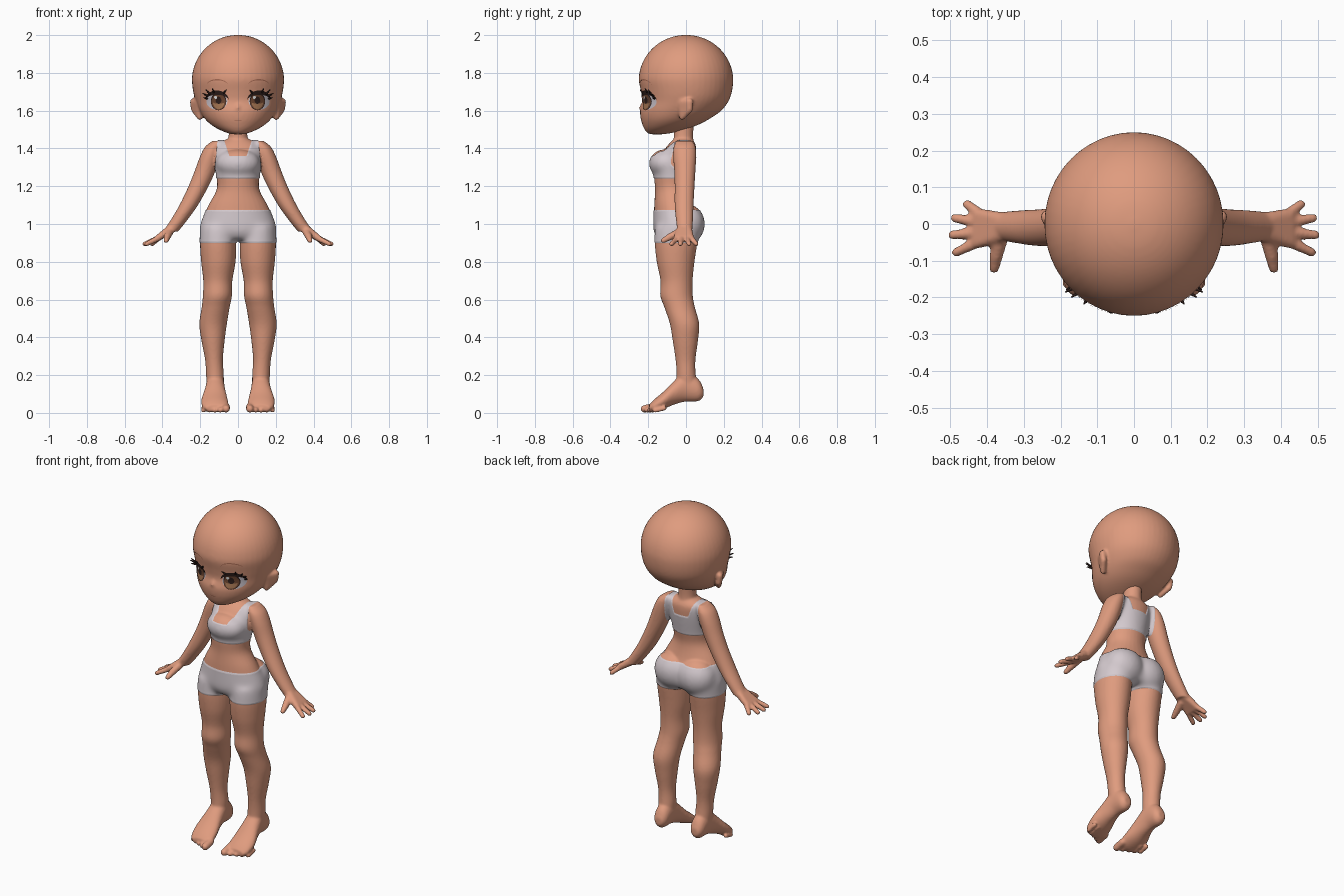
import bpy, bmesh, math
from mathutils import Vector
from mathutils.bvhtree import BVHTree

cube = bpy.data.objects.get("Cube")
if cube:
    bpy.data.objects.remove(cube, do_unlink=True)


def material(name, *rgb):
    m = bpy.data.materials.new(name)
    m.use_nodes = True
    m.diffuse_color = (*rgb, 1)
    bsdf = m.node_tree.nodes["Principled BSDF"]
    bsdf.inputs["Base Color"].default_value = (*rgb, 1)
    bsdf.inputs["Roughness"].default_value = 0.7
    return m


SKIN = material("warm skin", .74, .33, .21)
CLOTH = material("pale cloth", .66, .59, .62)
EYE_WHITE = material("eye white", .6, .55, .6)
LASH = material("dark lash", .025, .012, .01)
IRIS = material("brown iris", .15, .06, .03)
IRIS_LIGHT = material("light iris", .36, .17, .08)
GLINT = material("eye glint", .9, .9, .9)
BROW = material("brow brown", .4, .15, .09)


def catmull(p, q, r, s, t):
    return [b + .5 * t * (c - a + t * (2*a - 5*b + 4*c - d + t * (3*(b - c) + d - a)))
            for a, b, c, d in zip(p, q, r, s)]


def loft(bm, rows, axis="z", side=1, seg=32, steps=5):
    """Elliptical rings; each row is position, x centre, x radius, low, high."""
    fine = []
    for i in range(len(rows) - 1):
        four = [rows[max(i - 1, 0)], rows[i], rows[i + 1], rows[min(i + 2, len(rows) - 1)]]
        fine += [catmull(*four, k / steps) for k in range(steps)]
    fine.append(rows[-1])
    rings = []
    for pos, cx, r, lo, hi in fine:
        ring = []
        for k in range(seg):
            a = math.tau * k / seg
            x = side * (cx + r * math.cos(a))
            w = (lo + hi) / 2 + (hi - lo) / 2 * math.sin(a)
            ring.append(bm.verts.new((x, w, pos) if axis == "z" else (x, pos, w)))
        rings.append(ring)
    for a, b in zip(rings, rings[1:]):
        for k in range(seg):
            n = (k + 1) % seg
            bm.faces.new((a[k], a[n], b[n], b[k]))
    bm.faces.new(rings[0])
    bm.faces.new(rings[-1])


def hull(bm, *balls, side=1):
    """Skin stretched over balls given as x, y, z, radius."""
    tmp = bmesh.new()
    bmesh.ops.create_icosphere(tmp, subdivisions=2, radius=1)
    dirs = [v.co.copy() for v in tmp.verts]
    tmp.clear()
    for x, y, z, r in balls:
        for d in dirs:
            tmp.verts.new(Vector((side * x, y, z)) + d * r)
    bmesh.ops.convex_hull(tmp, input=tmp.verts[:])
    bmesh.ops.delete(tmp, geom=[v for v in tmp.verts if not v.link_faces], context="VERTS")
    me = bpy.data.meshes.new("hull")
    tmp.to_mesh(me)
    tmp.free()
    bm.from_mesh(me)
    bpy.data.meshes.remove(me)


def ellipsoid(bm, centre, radii):
    new = bmesh.ops.create_uvsphere(bm, u_segments=24, v_segments=16, radius=1)["verts"]
    for v in new:
        v.co = Vector(centre) + Vector(a * b for a, b in zip(v.co, radii))


def make(name, bm, *mats):
    me = bpy.data.meshes.new(name)
    bm.to_mesh(me)
    bm.free()
    me.shade_smooth()
    for m in mats:
        me.materials.append(m)
    ob = bpy.data.objects.new(name, me)
    bpy.context.collection.objects.link(ob)
    return ob


def fuse(ob, voxel, rounds):
    """Merge overlapping volumes into one soft skin."""
    mats = list(ob.data.materials)
    merge = ob.modifiers.new("fuse", "REMESH")
    merge.mode, merge.voxel_size, merge.use_smooth_shade = "VOXEL", voxel, True
    soft = ob.modifiers.new("soften", "SMOOTH")
    soft.factor, soft.iterations = .5, rounds
    me = bpy.data.meshes.new_from_object(ob.evaluated_get(bpy.context.evaluated_depsgraph_get()))
    ob.modifiers.clear()
    me.materials.clear()
    for m in mats:
        me.materials.append(m)
    ob.data = me
    me.shade_smooth()


# Head with round skull, soft jaw, ears and nose
bm = bmesh.new()
rows = [(1.475, 0, .03, -.19, -.12), (1.485, 0, .065, -.208, -.06), (1.505, 0, .11, -.222, .01),
        (1.53, 0, .148, -.232, .075), (1.56, 0, .178, -.24, .13), (1.6, 0, .203, -.243, .187),
        (1.65, 0, .224, -.232, .225), (1.7, 0, .237, -.238, .243)]
for deg in range(0, 90, 11):
    c, s = math.cos(math.radians(deg)), math.sin(math.radians(deg))
    rows.append((1.76 + .241 * s, 0, .244 * c, -.25 * c, .25 * c))
loft(bm, rows, seg=48)
hull(bm, (0, -.236, 1.615, .014), (0, -.225, 1.64, .008))
for s in (-1, 1):
    hull(bm, (.21, -.028, 1.645, .018), (.238, .02, 1.648, .018),
         (.232, .02, 1.605, .017), (.202, -.02, 1.565, .016), side=s)
head = make("head", bm, SKIN)
fuse(head, .008, 4)
surface = BVHTree.FromObject(head, bpy.context.evaluated_depsgraph_get())


def face_y(x, z):
    hit = surface.ray_cast(Vector((x, -1, z)), Vector((0, 1, 0)))[0]
    return hit.y if hit else -.2


def patch(name, cx, cz, rx, lo, hi, lift, mat, n=16, m=8):
    """Thin plate on the face between two arcs of heights lo and hi."""
    b = bmesh.new()
    grid = []
    for i in range(n + 1):
        u = -math.cos(math.pi * (.02 + .96 * i / n))
        x, h = cx + rx * u, math.sqrt(1 - u * u)
        zs = [cz + h * (lo + (hi - lo) * j / m) for j in range(m + 1)]
        grid.append([b.verts.new((x, face_y(x, z) - lift, z)) for z in zs])
    for p, q in zip(grid, grid[1:]):
        for j in range(m):
            b.faces.new((p[j], q[j], q[j + 1], p[j + 1]))
    make(name, b, mat)


# Eyes, lashes, brows and mouth
for s, tag in ((1, "left"), (-1, "right")):
    patch(tag + "_eye_white", s * .112, 1.65, .056, -.045, .045, .002, EYE_WHITE)
    patch(tag + "_iris_rim", s * .103, 1.65, .041, -.048, .046, .003, LASH)
    patch(tag + "_iris", s * .103, 1.648, .037, -.044, .04, .004, IRIS)
    patch(tag + "_iris_glow", s * .103, 1.645, .03, -.036, -.008, .005, IRIS_LIGHT)
    patch(tag + "_pupil", s * .103, 1.652, .015, -.016, .022, .0055, LASH)
    patch(tag + "_glint", s * .103 - .016, 1.67, .008, -.008, .008, .0065, GLINT)
    patch(tag + "_lash_band", s * .112, 1.652, .064, .032, .055, .0075, LASH)
    patch(tag + "_brow", s * .11, 1.735, .055, .026, .032, .003, BROW)
    bm = bmesh.new()
    for x, z, dx, dz in ((.165, 1.665, .018, .004), (.162, 1.678, .024, .013), (.15, 1.69, .02, .02),
                         (.128, 1.699, .008, .017), (.075, 1.695, -.012, .014)):
        y = face_y(s * x, z) - .006
        hull(bm, (x, y, z, .006), (x + dx, y - .012, z + dz, .002), side=s)
    make(tag + "_lash_tips", bm, LASH)
patch("mouth", 0, 1.55, .018, -.005, -.001, .002, BROW)

# Body: neck, trunk, limbs, hands and feet fused together
bm = bmesh.new()
loft(bm, [(1.57, 0, .05, -.065, .045), (1.48, 0, .049, -.065, .038), (1.44, 0, .056, -.066, .04),
          (1.4, 0, .08, -.08, .05)])
loft(bm, [(1.45, 0, .06, -.065, .035), (1.415, 0, .115, -.098, .052), (1.36, 0, .122, -.14, .052),
          (1.31, 0, .121, -.165, .045), (1.25, 0, .113, -.168, .035), (1.18, 0, .114, -.164, .025),
          (1.1, 0, .156, -.168, .04), (1.02, 0, .19, -.17, .07), (.96, 0, .202, -.168, .07),
          (.92, 0, .17, -.145, .055)])
# Fullness under the fitted top
ellipsoid(bm, (0, -.11, 1.32), (.114, .084, .075))
for s in (-1, 1):
    # Hip
    ellipsoid(bm, (s * .075, .005, 1), (.112, .092, .105))
    # Leg
    loft(bm, [(.99, .105, .09, -.16, .07), (.9, .105, .096, -.165, .06), (.8, .104, .091, -.155, .045),
              (.7, .107, .077, -.135, .035), (.62, .109, .077, -.136, .036), (.56, .118, .074, -.115, .047),
              (.47, .132, .073, -.085, .07), (.38, .132, .061, -.07, .063), (.28, .127, .047, -.055, .05),
              (.2, .122, .047, -.05, .052), (.13, .12, .044, -.055, .065)], side=s)
    # Foot, pointed slightly down, with toes
    loft(bm, [(.092, .12, .022, .085, .13), (.065, .12, .041, .062, .18), (0, .12, .047, .06, .22),
              (-.06, .122, .056, .045, .172), (-.12, .124, .07, .02, .112), (-.17, .119, .07, .005, .07),
              (-.195, .112, .058, .006, .044)], axis="y", side=s)
    for k in range(5):
        r = .021 if k == 0 else .0165 - .001 * k
        x, y = .063 + .03 * k, -.22 + .014 * k
        hull(bm, (x, y + .05, r + .012, r), (x, y, r, r), side=s)
    # Arm
    loft(bm, [(1.44, .105, .03, -.05, .035), (1.41, .128, .045, -.065, .05), (1.36, .148, .052, -.068, .054),
              (1.28, .175, .055, -.062, .05), (1.2, .209, .053, -.06, .045), (1.1, .261, .049, -.06, .04),
              (1.02, .313, .044, -.053, .037), (.96, .357, .04, -.045, .033)], side=s)
    # Palm, fingers and thumb
    hull(bm, (.352, -.024, .977, .024), (.352, .008, .977, .024), (.422, .026, .926, .017),
         (.424, -.05, .926, .017), side=s)
    for base, tip, reach in ((.027, .054, .455), (.004, .016, .488), (-.022, -.03, .495), (-.047, -.077, .484)):
        hull(bm, (.42, base, .926, .016), (reach, tip, .894, .013), side=s)
    hull(bm, (.362, -.03, .96, .022), (.375, -.085, .932, .019), (.381, -.121, .912, .014), side=s)
bmesh.ops.recalc_face_normals(bm, faces=bm.faces[:])
body = make("body", bm, SKIN, CLOTH)
fuse(body, .0062, 5)

# Cut clean garment edges, then colour the fitted top and shorts
HEM, WAIST, BAND, NECK = .9, 1.075, 1.24, 1.36
bm = bmesh.new()
bm.from_mesh(body.data)
cuts = [((0, 0, z), (0, 0, 1)) for z in (HEM, WAIST, BAND, NECK)]
for s in (-1, 1):
    cuts += [((s * .125, 0, BAND), (s, 0, .08)), ((s * .045, 0, NECK), (s, 0, -.34))]
for co, no in cuts:
    bmesh.ops.bisect_plane(bm, geom=bm.verts[:] + bm.edges[:] + bm.faces[:], plane_co=co, plane_no=no)


def is_cloth(c):
    ax, z = abs(c.x), c.z
    if HEM < z < WAIST:
        return ax < .216
    scoop = z > NECK and ax < .045 + .34 * (z - NECK)
    return z > BAND and ax < .125 - .08 * (z - BAND) and not scoop


for f in bm.faces:
    # The neck stub above the straps stays skin
    f.material_index = int(is_cloth(f.calc_center_median()))

# Even out the fabric, then lift it slightly off the skin
fabric = [v for v in bm.verts if all(f.material_index for f in v.link_faces)]
for _ in range(40):
    bmesh.ops.smooth_vert(bm, verts=fabric, factor=.5, use_axis_x=True, use_axis_y=True, use_axis_z=True)
bm.normal_update()
for v, d in [(v, v.normal * .004) for v in fabric]:
    v.co += d
bm.to_mesh(body.data)
bm.free()
body.data.shade_smooth()
